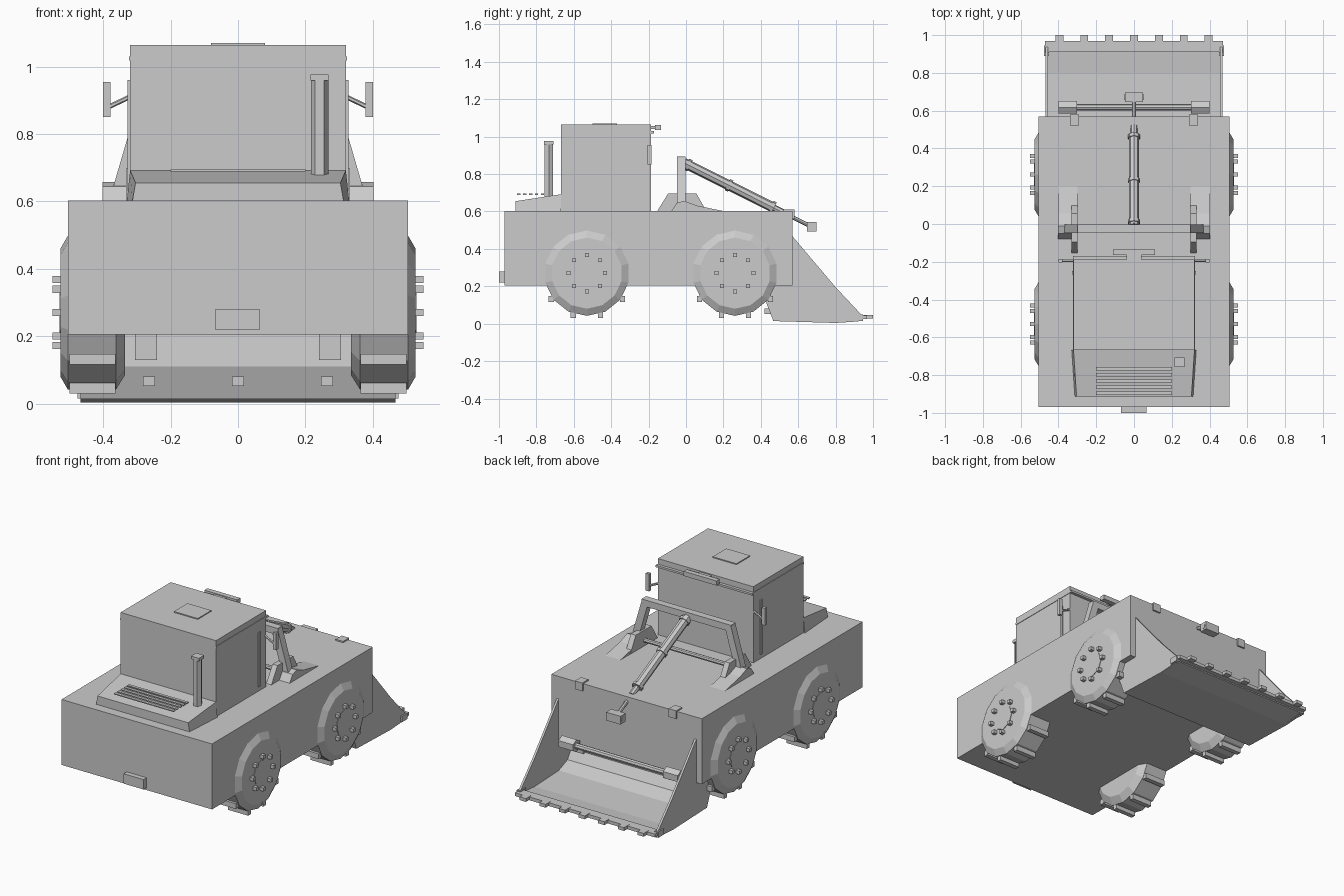
import bpy, bmesh, math
from mathutils import Vector

cube = bpy.data.objects.get("Cube")
if cube:
    bpy.data.objects.remove(cube, do_unlink=True)

grey = bpy.data.materials.new("light_grey")
grey.use_nodes = True
tone = (0.6, 0.6, 0.6, 1)
grey.diffuse_color = tone
grey.node_tree.nodes["Principled BSDF"].inputs["Base Color"].default_value = tone


def finish(name, bm):
    bmesh.ops.recalc_face_normals(bm, faces=bm.faces)
    mesh = bpy.data.meshes.new(name)
    bm.to_mesh(mesh)
    bm.free()
    mesh.materials.append(grey)
    obj = bpy.data.objects.new(name, mesh)
    bpy.context.collection.objects.link(obj)
    return obj


def box(name, x, y, z):
    """Box from (low, high) ranges along each axis."""
    bm = bmesh.new()
    bmesh.ops.create_cube(bm, size=1)
    for v in bm.verts:
        for i, (lo, hi) in enumerate((x, y, z)):
            v.co[i] = hi if v.co[i] > 0 else lo
    return finish(name, bm)


def block(name, centre, size):
    return box(name, *[(c - s / 2, c + s / 2) for c, s in zip(centre, size)])


def prism(name, profile, x0, x1):
    """Side profile of (y, z) points extruded along x."""
    bm = bmesh.new()
    face = bm.faces.new([bm.verts.new((x0, y, z)) for y, z in profile])
    out = bmesh.ops.extrude_face_region(bm, geom=[face])
    moved = [g for g in out["geom"] if isinstance(g, bmesh.types.BMVert)]
    bmesh.ops.translate(bm, verts=moved, vec=(x1 - x0, 0, 0))
    return finish(name, bm)


def rod(name, start, end, radius, sides=8, turn=0.0):
    """Straight bar between two points."""
    a, b = Vector(start), Vector(end)
    bm = bmesh.new()
    bmesh.ops.create_cone(bm, cap_ends=True, segments=sides, radius1=radius,
                          radius2=radius, depth=(b - a).length)
    spin = (b - a).to_track_quat("Z", "Y")
    for v in bm.verts:
        c, s = math.cos(turn), math.sin(turn)
        p = Vector((v.co.x * c - v.co.y * s, v.co.x * s + v.co.y * c, v.co.z))
        v.co = spin @ p + (a + b) / 2
    return finish(name, bm)


def lathe_x(name, profile, sides, y, z, side):
    """Turned solid about the x axis from (x, radius) rings, vertex on top."""
    bm = bmesh.new()
    rings = []
    for x, r in profile:
        angles = [math.tau * i / sides for i in range(sides)]
        rings.append([bm.verts.new((side * x, y + r * math.sin(t), z + r * math.cos(t)))
                      for t in angles])
    for a, b in zip(rings, rings[1:]):
        for i in range(sides):
            j = (i + 1) % sides
            bm.faces.new((a[i], a[j], b[j], b[i]))
    bm.faces.new(rings[0])
    bm.faces.new(rings[-1])
    return finish(name, bm)


def span(a, b, side):
    return tuple(sorted((side * a, side * b)))


# Main body and plate
box("main_body", (-0.505, 0.505), (-0.97, 0.57), (0.205, 0.602))
box("front_plate", (-0.068, 0.066), (-1.0, -0.97), (0.22, 0.28))

# Engine hood, wider toward the cab and at its base
hood = box("engine_hood", (-0.33, 0.33), (-0.912, -0.668), (0.6, 0.692))
for v in hood.data.vertices:
    if v.co.y < -0.9:
        v.co.x *= 0.95
        v.co.z = min(v.co.z, 0.655)
    if v.co.z > 0.61:
        v.co.x *= 0.97
for i in range(5):
    block(f"grille_slat_{i + 1}", (0, -0.767 - 0.032 * i, 0.692), (0.4, 0.018, 0.006))

# Exhaust stack
rod("exhaust_pipe", (0.242, -0.733, 0.66), (0.242, -0.733, 0.96), 0.026, 6, math.pi / 6)
block("exhaust_cap", (0.242, -0.733, 0.968), (0.053, 0.05, 0.018))

# Cab
box("cab", (-0.32, 0.32), (-0.668, -0.188), (0.6, 1.064))
box("roof_ledge", (-0.323, 0.323), (-0.668, -0.17), (1.018, 1.03))
box("roof_hatch", (-0.08, 0.08), (-0.5, -0.37), (1.06, 1.07))
box("light_bar", (-0.11, 0.11), (-0.165, -0.135), (1.035, 1.063))
box("light_bar_mount", (-0.04, 0.04), (-0.19, -0.16), (1.04, 1.058))

# Paired parts on both sides
for side, tag in ((1, "left"), (-1, "right")):
    box(f"{tag}_door_rail", span(0.315, 0.328, side), (-0.267, -0.25), (0.63, 0.96))
    box(f"{tag}_mirror", span(0.378, 0.4, side), (-0.205, -0.185), (0.85, 0.955))
    rod(f"{tag}_mirror_arm", (side * 0.318, -0.195, 0.912), (side * 0.38, -0.195, 0.882), 0.007, 6)

    # Lift frame supports
    prism(f"{tag}_pivot_plate", [(-0.155, 0.6), (-0.095, 0.697), (0.055, 0.697), (0.11, 0.6)],
          side * 0.298, side * 0.332)
    prism(f"{tag}_pivot_base", [(-0.08, 0.6), (-0.05, 0.645), (-0.01, 0.657), (0.055, 0.632), (0.21, 0.6)],
          side * 0.3, side * 0.402)
    post = box(f"{tag}_lift_post", span(0.335, 0.38, side), (-0.047, -0.003), (0.61, 0.895))
    for v in post.data.vertices:
        if v.co.z > 0.8:
            v.co.x -= side * 0.083
    box(f"{tag}_edge_clip", span(0.29, 0.34, side), (0.522, 0.58), (0.56, 0.61))

    # Bucket side plate and mounts
    prism(f"{tag}_bucket_side", [(0.567, 0.47), (0.8, 0.195), (0.95, 0.035), (0.92, 0.012),
                                 (0.8, 0.004), (0.467, 0.014), (0.43, 0.11), (0.45, 0.3)],
          side * 0.455, side * 0.468)
    rod(f"{tag}_bucket_block", (side * 0.302, 0.618, 0.24), (side * 0.4, 0.618, 0.24), 0.038, 6)
    box(f"{tag}_bucket_ear", span(0.24, 0.305, side), (0.39, 0.44), (0.13, 0.21))
    box(f"{tag}_lip_corner", span(0.45, 0.476, side), (0.89, 0.945), (0.015, 0.05))

    # Wheels with lugs, hub and bolts
    for y, place in ((-0.53, "front"), (0.262, "rear")):
        name, z = f"{tag}_{place}", 0.27
        lathe_x(f"{name}_wheel", [(0.335, 0.185), (0.362, 0.228), (0.505, 0.228), (0.527, 0.19)],
                14, y, z, side)
        lathe_x(f"{name}_hub", [(0.51, 0.075), (0.53, 0.075)], 8, y, z, side)
        for i in range(10):
            t = math.tau * (i + 0.5) / 10
            block(f"{name}_lug_{i + 1}", (side * 0.432, y + 0.235 * math.sin(t), z + 0.235 * math.cos(t)),
                  (0.136, 0.028, 0.032))
        for i in range(8):
            t = math.tau * i / 8
            block(f"{name}_bolt_{i + 1}", (side * 0.535, y + 0.098 * math.sin(t), z + 0.098 * math.cos(t)),
                  (0.03, 0.021, 0.021))

# Lift frame crossbars
box("lift_crossbar", (-0.3, 0.3), (-0.047, -0.003), (0.855, 0.895))
rod("lower_cross_rod", (-0.4, -0.03, 0.635), (0.4, -0.03, 0.635), 0.013)

# Hydraulic cylinder running down toward the bucket
top, foot = Vector((0, -0.01, 0.86)), Vector((0, 0.672, 0.518))


def along(t):
    return top.lerp(foot, t)


rod("cylinder_barrel", along(0), along(0.7), 0.027)
for i, t in enumerate((0.02, 0.34, 0.68)):
    rod(f"cylinder_collar_{i + 1}", along(t), along(t + 0.025), 0.033)
rod("cylinder_neck", along(0.7), along(0.78), 0.018)
rod("cylinder_piston", along(0.7), along(1), 0.011)
block("cylinder_end", foot, (0.096, 0.05, 0.05))
rod("cylinder_pin", foot - Vector((0.05, 0, 0)), foot + Vector((0.05, 0, 0)), 0.016)

# Bucket shell, lip, teeth and cross rod
prism("bucket_shell", [(0.567, 0.47), (0.45, 0.3), (0.43, 0.11), (0.467, 0.014), (0.8, 0.004),
                       (0.94, 0.018), (0.94, 0.034), (0.8, 0.022), (0.57, 0.032), (0.485, 0.065),
                       (0.45, 0.12), (0.47, 0.3)], -0.46, 0.46)
box("bucket_lip", (-0.47, 0.47), (0.91, 0.968), (0.025, 0.045))
rod("bucket_cross_rod", (-0.32, 0.618, 0.24), (0.32, 0.618, 0.24), 0.017)
for i in range(7):
    block(f"bucket_tooth_{i + 1}", (0.1317 * (i - 3), 0.975, 0.037), (0.042, 0.05, 0.02))
for i in (-1, 0, 1):
    block(f"bucket_back_stud_{i + 2}", (0.264 * i, 0.44, 0.067), (0.036, 0.04, 0.028))
